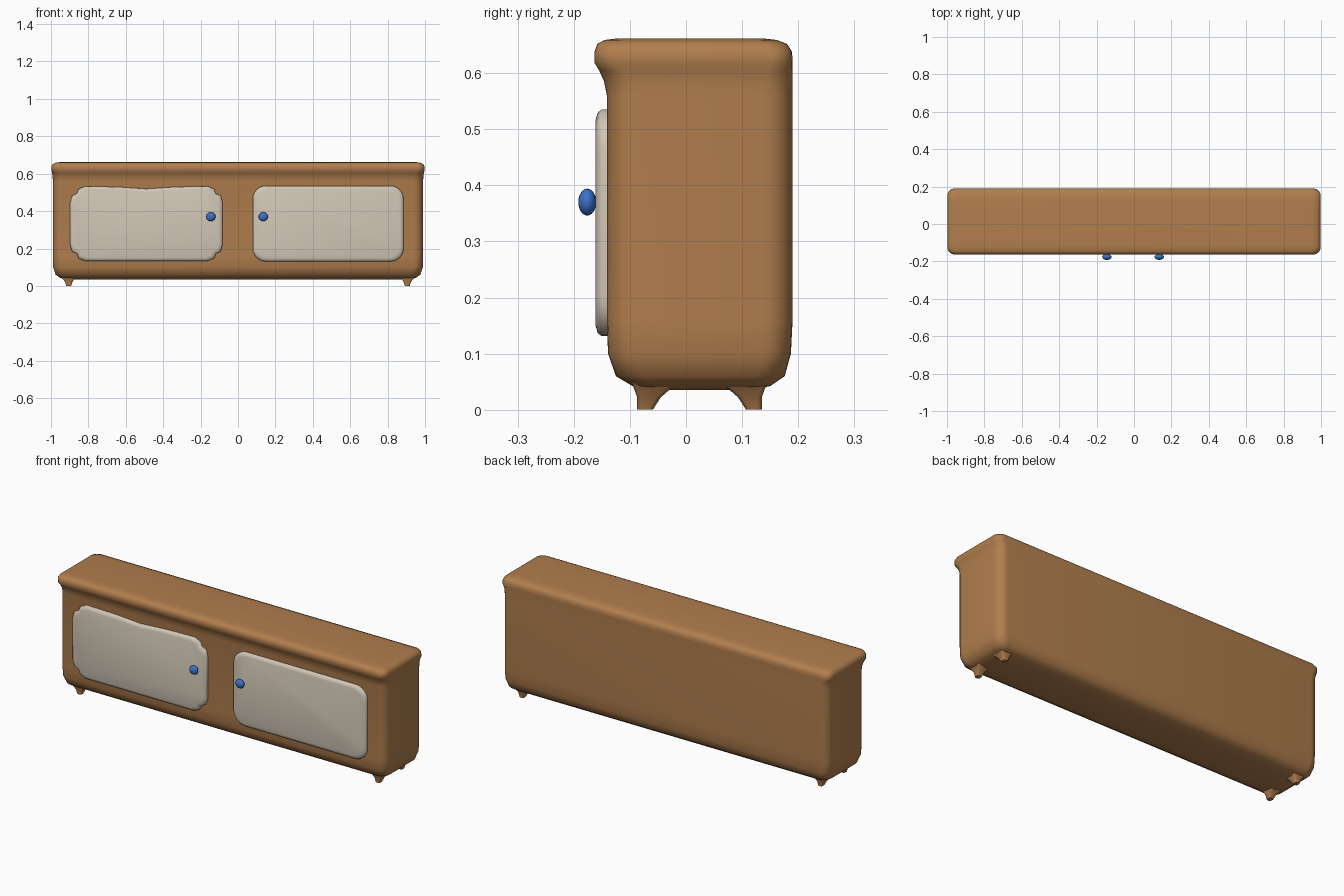
import bpy, bmesh, math
from mathutils import Matrix

if "Cube" in bpy.data.objects:
    bpy.data.objects.remove(bpy.data.objects["Cube"], do_unlink=True)


def material(name, rgb):
    m = bpy.data.materials.new(name)
    m.use_nodes = True
    color = (*rgb, 1)
    m.diffuse_color = color
    bsdf = m.node_tree.nodes["Principled BSDF"]
    bsdf.inputs["Base Color"].default_value = color
    bsdf.inputs["Roughness"].default_value = 0.6
    return m


WOOD = material("warm wood", (0.44, 0.21, 0.075))
CREAM = material("cream panel", (0.64, 0.57, 0.47))
BLUE = material("blue knob", (0.045, 0.17, 0.6))


def finish(name, bm, mat, angle=50):
    bmesh.ops.recalc_face_normals(bm, faces=bm.faces)
    mesh = bpy.data.meshes.new(name)
    bm.to_mesh(mesh)
    bm.free()
    mesh.materials.append(mat)
    ob = bpy.data.objects.new(name, mesh)
    bpy.context.collection.objects.link(ob)
    bpy.ops.object.select_all(action="DESELECT")
    ob.select_set(True)
    bpy.context.view_layer.objects.active = ob
    bpy.ops.object.shade_smooth_by_angle(angle=math.radians(angle))
    return ob


def loft(name, rings, mat, angle=50):
    """Skin matching rings of points and cap both ends."""
    bm = bmesh.new()
    loops = [[bm.verts.new(p) for p in ring] for ring in rings]
    n = len(loops[0])
    for a, b in zip(loops, loops[1:]):
        for i in range(n):
            j = (i + 1) % n
            bm.faces.new((a[i], a[j], b[j], b[i]))
    bm.faces.new(loops[0])
    bm.faces.new(loops[-1])
    return finish(name, bm, mat, angle)


def rounded_rect(u0, u1, v0, v1, r, steps=6):
    pts = []
    corners = ((u1 - r, v1 - r), (u0 + r, v1 - r), (u0 + r, v0 + r), (u1 - r, v0 + r))
    for k, (cu, cv) in enumerate(corners):
        for s in range(steps + 1):
            t = math.pi / 2 * (k + s / steps)
            pts.append((cu + r * math.cos(t), cv + r * math.sin(t)))
    return pts


# Cabinet body with flared front lip: height, half length, front, back, corner radius
levels = (
    (0.035, 0.90, -0.06, 0.11, 0.03),
    (0.042, 0.95, -0.095, 0.15, 0.04),
    (0.06, 0.975, -0.125, 0.176, 0.05),
    (0.10, 0.988, -0.139, 0.187, 0.05),
    (0.16, 0.99, -0.141, 0.19, 0.05),
    (0.56, 0.99, -0.141, 0.19, 0.05),
    (0.585, 0.991, -0.146, 0.19, 0.05),
    (0.605, 0.994, -0.155, 0.19, 0.045),
    (0.618, 0.998, -0.163, 0.19, 0.04),
    (0.638, 0.998, -0.163, 0.189, 0.04),
    (0.652, 0.99, -0.158, 0.18, 0.04),
    (0.659, 0.975, -0.145, 0.162, 0.035),
    (0.662, 0.95, -0.12, 0.135, 0.03),
)
loft("cabinet_body",
     [[(x, y, z) for x, y in rounded_rect(-hx, hx, y0, y1, r)]
      for z, hx, y0, y1, r in levels], WOOD)


def door(name, cx, outline):
    """Pillow-edged panel; outline is measured from the door centre."""
    hu = max(abs(u) for u, v in outline)
    hv = max(abs(v) for u, v in outline)
    rings = []
    for y, inset in ((-0.13, 0), (-0.15, 0), (-0.157, 0.005), (-0.161, 0.018)):
        su, sv = 1 - inset / hu, 1 - inset / hv
        rings.append([(cx + u * su, y, 0.333 + v * sv) for u, v in outline])
    loft(name, rings, CREAM)


# Right door: stepped corners and a slightly dipped top edge
hu, hv = 0.407, 0.2
step = ((0, 0.085), (0.01, 0.05), (0.035, 0.04), (0.045, 0.015), (0.08, 0))
corner = [(hu - a, hv - b) for a, b in step]
top = corner + [(0.15, hv - 0.004), (0, hv - 0.014), (-0.15, hv - 0.004)]
top += [(-u, v) for u, v in reversed(corner)]
bottom = [(-u, -v) for u, v in corner] + [(u, -v) for u, v in reversed(corner)]
door("right_door", -0.49, top + bottom)

# Left door: plain rounded corners
door("left_door", 0.482, rounded_rect(-0.403, 0.403, -0.202, 0.202, 0.07))

# Knobs
for name, x in (("right_knob", -0.145), ("left_knob", 0.135)):
    bm = bmesh.new()
    bmesh.ops.create_uvsphere(
        bm, u_segments=20, v_segments=12, radius=1,
        matrix=Matrix.Translation((x, -0.176, 0.37)) @ Matrix.Diagonal((0.025, 0.016, 0.024, 1)))
    finish(name, bm, BLUE, 60)

# Stubby tapered feet, steep on their outer sides
for side, sx in (("left", 1), ("right", -1)):
    for end, y_out, sy in (("front", -0.087, -1), ("back", 0.135, 1)):
        rings = []
        for z, x0, x1, spread, depth in ((0, 0.892, 0.918, 0, 0.028),
                                         (0.022, 0.885, 0.925, 0, 0.042),
                                         (0.055, 0.865, 0.95, 0.012, 0.08)):
            ya = y_out + sy * spread
            yb = y_out - sy * depth
            rings.append([(sx * x, y, z) for x, y in
                          rounded_rect(x0, x1, min(ya, yb), max(ya, yb), 0.008, 3)])
        loft(f"{side}_{end}_foot", rings, WOOD)
